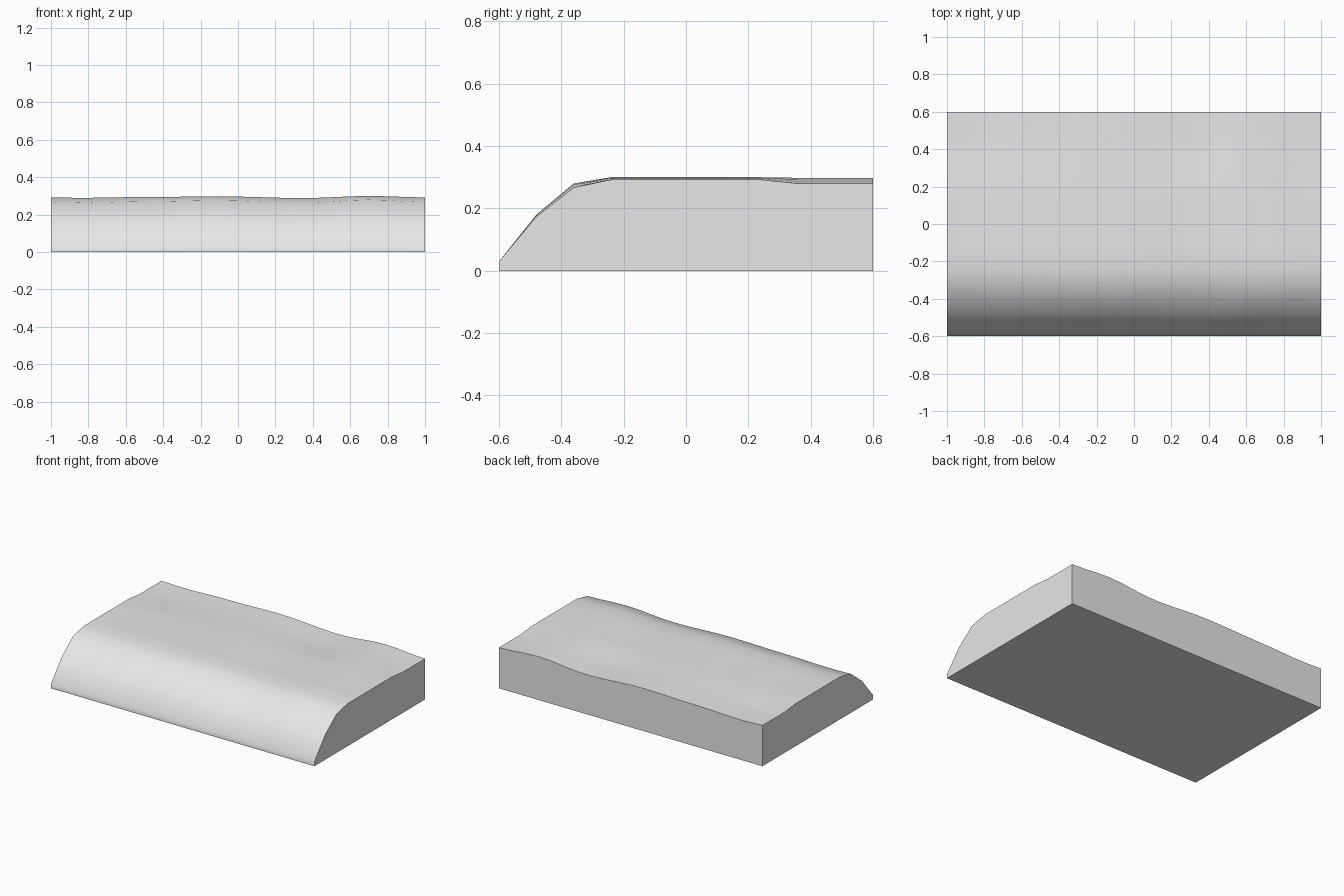
import bpy, bmesh, math

if "Cube" in bpy.data.objects:
    bpy.data.objects.remove(bpy.data.objects["Cube"])

# Depth profile: (y, mean height, strength of the height ripple)
PROFILE = [(-0.60, 0.030, 0.0), (-0.48, 0.175, 0.005), (-0.36, 0.270, 0.010),
           (-0.24, 0.294, 0.006), (-0.12, 0.294, 0.006), (0.00, 0.294, 0.006),
           (0.12, 0.294, 0.006), (0.24, 0.294, 0.006), (0.36, 0.284, 0.014),
           (0.48, 0.284, 0.014), (0.60, 0.284, 0.014)]
# Ripple along the length: (x, factor)
RIPPLE = [(-1.0, -0.3), (-0.85, -0.7), (-0.5, 0.0), (-0.1, 0.6),
          (0.35, -0.9), (0.7, 1.0), (1.0, -0.3)]
COLUMNS = 20


def ripple(x):
    """Cosine-eased interpolation between the ripple points."""
    for (x0, f0), (x1, f1) in zip(RIPPLE, RIPPLE[1:]):
        if x <= x1 + 1e-6:
            t = (1 - math.cos(math.pi * (x - x0) / (x1 - x0))) / 2
            return f0 + (f1 - f0) * t
    return RIPPLE[-1][1]


bm = bmesh.new()

# Rolling top surface
xs = [-1 + 2 * i / COLUMNS for i in range(COLUMNS + 1)]
top = [[bm.verts.new((x, y, z + a * ripple(x))) for x in xs] for y, z, a in PROFILE]
for r0, r1 in zip(top, top[1:]):
    for i in range(COLUMNS):
        bm.faces.new((r0[i], r0[i + 1], r1[i + 1], r1[i]))

# Walls dropped to the ground, then a flat base
rim = ([v for v in top[0][:-1]] + [r[-1] for r in top[:-1]]
       + top[-1][:0:-1] + [r[0] for r in top[:0:-1]])
foot = [bm.verts.new((v.co.x, v.co.y, 0)) for v in rim]
n = len(rim)
for i in range(n):
    j = (i + 1) % n
    bm.faces.new((foot[i], foot[j], rim[j], rim[i]))
bm.faces.new(foot[::-1])
bmesh.ops.recalc_face_normals(bm, faces=bm.faces)

mesh = bpy.data.meshes.new("ground_block")
bm.to_mesh(mesh)
bm.free()

# Plain grey material
grey = bpy.data.materials.new("light_grey")
grey.diffuse_color = (0.8, 0.8, 0.8, 1)
grey.use_nodes = True
grey.node_tree.nodes["Principled BSDF"].inputs["Base Color"].default_value = grey.diffuse_color
mesh.materials.append(grey)

block = bpy.data.objects.new("ground_block", mesh)
bpy.context.collection.objects.link(block)
bpy.context.view_layer.objects.active = block
block.select_set(True)
bpy.ops.object.shade_smooth_by_angle(angle=math.radians(45))
